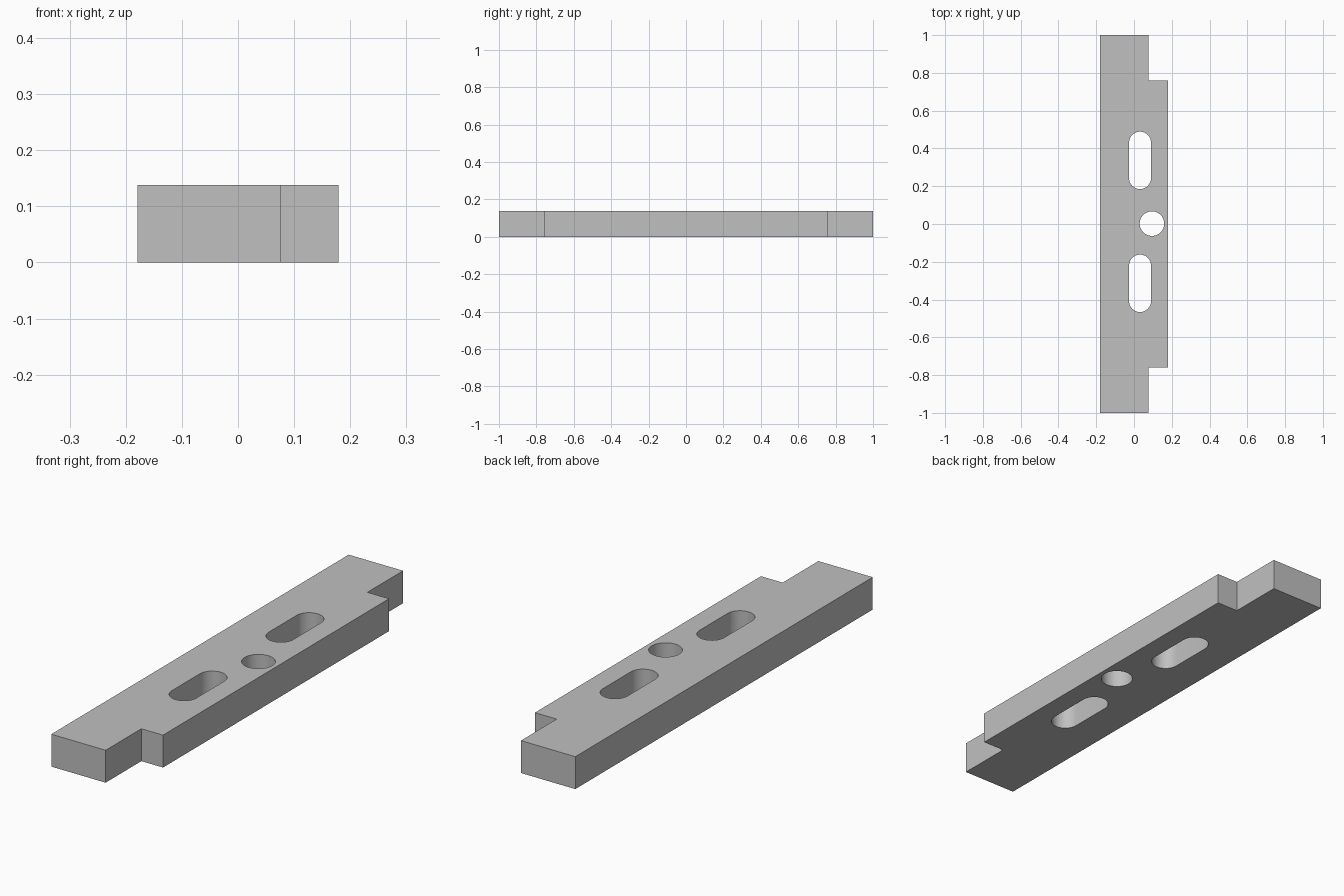
import bpy
import bmesh
from math import cos, sin, pi, radians
from mathutils import Vector

cube = bpy.data.objects.get("Cube")
if cube:
    bpy.data.objects.remove(cube, do_unlink=True)

HEIGHT = 0.138
STEP_X, STEP_Y = 0.077, 0.76
HALF_WIDTH = 0.179


def slot(x, y, radius, straight=0.0, steps=24):
    """Outline of a round hole, stretched along y by the straight length."""
    points = []
    for side in (1, -1):
        for i in range(steps + 1):
            a = pi * i / steps
            points.append((x + side * radius * cos(a),
                           y + side * (straight / 2 + radius * sin(a))))
    return points


# Bar outline with a notched corner at each end
half = [(-HALF_WIDTH, 1), (STEP_X, 1), (STEP_X, STEP_Y), (HALF_WIDTH, STEP_Y)]
outline = half + [(x, -y) for x, y in reversed(half)]

# Two long slots and the round hole between them
holes = [
    slot(0.032, 0.337, 0.058, 0.188),
    slot(0.032, -0.314, 0.058, 0.188),
    slot(0.095, 0.002, 0.065),
]

# Fill the profile and extrude it upward
bm = bmesh.new()
for loop in [outline] + holes:
    verts = [bm.verts.new((x, y, 0)) for x, y in loop]
    for a, b in zip(verts, verts[1:] + verts[:1]):
        bm.edges.new((a, b))
bmesh.ops.remove_doubles(bm, verts=bm.verts[:], dist=1e-5)
bmesh.ops.triangle_fill(bm, edges=bm.edges[:], use_beauty=True, normal=Vector((0, 0, 1)))
result = bmesh.ops.extrude_face_region(bm, geom=bm.faces[:], use_keep_orig=True)
top = [v for v in result["geom"] if isinstance(v, bmesh.types.BMVert)]
bmesh.ops.translate(bm, verts=top, vec=(0, 0, HEIGHT))
bmesh.ops.recalc_face_normals(bm, faces=bm.faces[:])

mesh = bpy.data.meshes.new("slotted_bar")
bm.to_mesh(mesh)
bm.free()
bar = bpy.data.objects.new("slotted_bar", mesh)
bpy.context.collection.objects.link(bar)

# Plain grey material
grey = bpy.data.materials.new("grey")
grey.use_nodes = True
color = (0.53, 0.53, 0.53, 1)
grey.diffuse_color = color
grey.node_tree.nodes["Principled BSDF"].inputs["Base Color"].default_value = color
mesh.materials.append(grey)

# Smooth hole walls, sharp rims
bpy.ops.object.select_all(action="DESELECT")
bar.select_set(True)
bpy.context.view_layer.objects.active = bar
bpy.ops.object.shade_smooth_by_angle(angle=radians(30))
